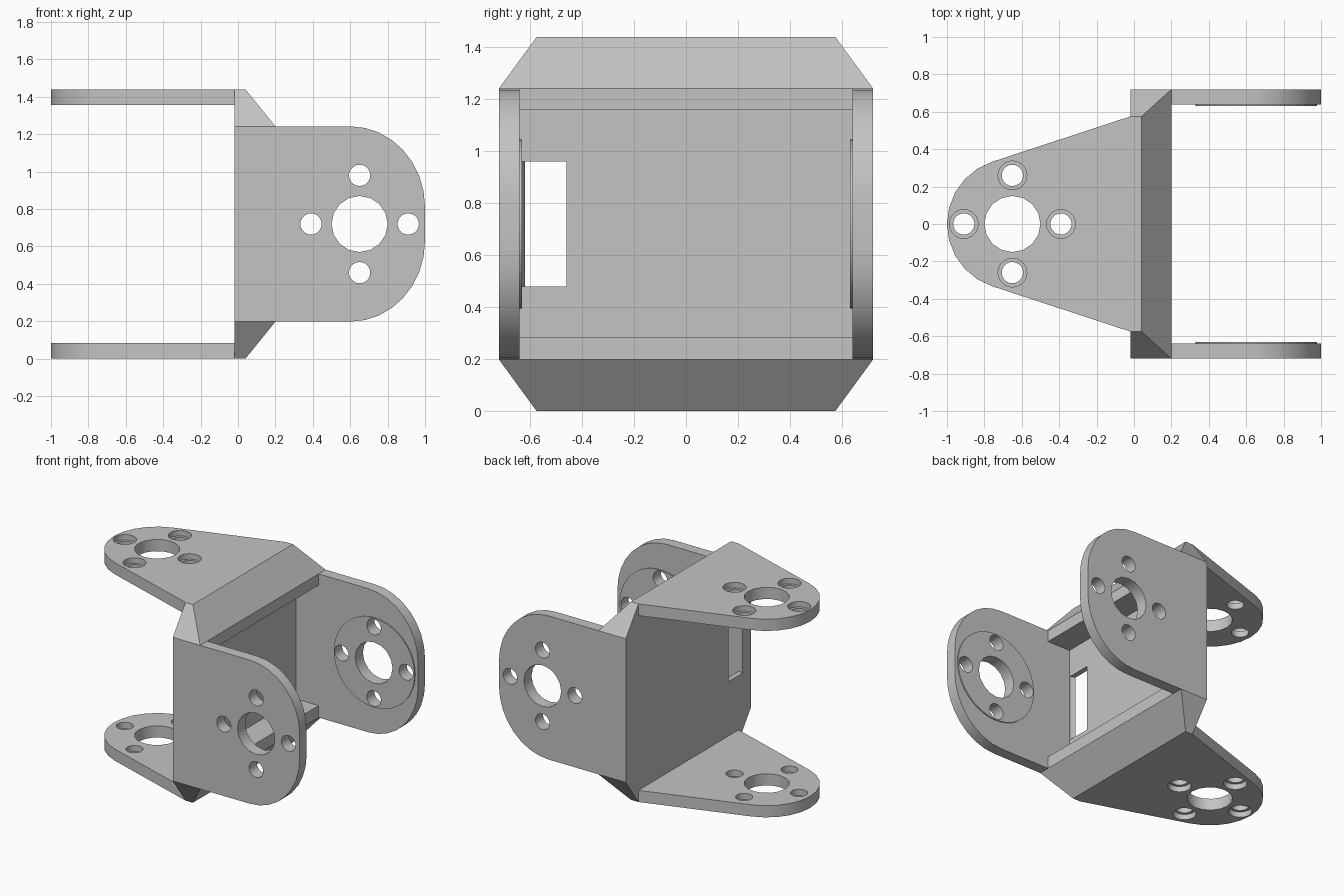
import bpy, bmesh, math
from mathutils import Matrix, Vector

if "Cube" in bpy.data.objects:
    bpy.data.objects.remove(bpy.data.objects["Cube"], do_unlink=True)

grey = bpy.data.materials.new("light grey")
grey.use_nodes = True
grey.diffuse_color = (0.55, 0.55, 0.55, 1)
grey.node_tree.nodes["Principled BSDF"].inputs["Base Color"].default_value = grey.diffuse_color

MID = 0.72        # half height and half depth of the bracket
THICK = 0.085     # flange and rim thickness
HUB = 0.65        # distance of the hole pattern from the centre
BACK, RIM = -0.02, 0.2


def make(name, bm):
    bmesh.ops.recalc_face_normals(bm, faces=bm.faces)
    mesh = bpy.data.meshes.new(name)
    bm.to_mesh(mesh)
    bm.free()
    mesh.materials.append(grey)
    ob = bpy.data.objects.new(name, mesh)
    bpy.context.collection.objects.link(ob)
    return ob


def hull(name, points):
    bm = bmesh.new()
    for p in points:
        bm.verts.new(p)
    bmesh.ops.convex_hull(bm, input=bm.verts)
    bmesh.ops.dissolve_limit(bm, angle_limit=0.02, verts=bm.verts, edges=bm.edges)
    return make(name, bm)


def box(name, xs, ys, zs):
    return hull(name, [(x, y, z) for x in xs for y in ys for z in zs])


def slab(name, outline, start, end, place):
    # Extruded outline; place maps (u, v, w) to model space
    bm = bmesh.new()
    face = bm.faces.new([bm.verts.new(place(u, v, start)) for u, v in outline])
    grown = bmesh.ops.extrude_face_region(bm, geom=[face])["geom"]
    step = Vector(place(0, 0, end)) - Vector(place(0, 0, start))
    bmesh.ops.translate(bm, vec=step, verts=[g for g in grown if isinstance(g, bmesh.types.BMVert)])
    return make(name, bm)


def cut(ob, cutter):
    cutter.hide_render = True
    mod = ob.modifiers.new("cut", "BOOLEAN")
    mod.operation, mod.solver, mod.object = "DIFFERENCE", "EXACT", cutter
    bpy.context.view_layer.objects.active = ob
    bpy.ops.object.modifier_apply(modifier=mod.name)
    bpy.data.objects.remove(cutter, do_unlink=True)


def cylinders(name, items, start, end, place):
    # Several round bars (u, v, radius, sides) in one mesh
    bm = bmesh.new()
    axis = Vector(place(0, 0, 1)) - Vector(place(0, 0, 0))
    turn = Vector((0, 0, 1)).rotation_difference(axis).to_matrix().to_4x4()
    for u, v, r, sides in items:
        spot = Matrix.Translation(place(u, v, (start + end) / 2))
        bmesh.ops.create_cone(bm, cap_ends=True, segments=sides, radius1=r, radius2=r,
                              depth=end - start, matrix=spot @ turn)
    return make(name, bm)


def ring(r):
    return [(HUB + du, dv, r, 20) for du, dv in ((0.26, 0), (-0.26, 0), (0, 0.26), (0, -0.26))]


def drill(ob, place):
    holes = [(HUB, 0, 0.15, 16)] + ring(0.057)
    cut(ob, cylinders("hole_cutter", holes, 0.5, 0.9, place))


# Central block with chamfered corners, hollowed from the side with a thin web left
corners = []
for sy in (-1, 1):
    for sz in (-1, 1):
        side, shoulder = sy * MID, MID + sz * 0.522
        crest, top = sy * 0.575, MID + sz * MID
        corners += [(BACK, side, shoulder), (BACK, crest, top),
                    (0.04, crest, top), (RIM, side, shoulder)]
body = hull("central_block", corners)
cut(body, box("cavity_cutter", (0.017, 0.4), (-0.64, 0.64), (0.285, 1.16)))

# Cable slot through the web, one side slightly flared
slot = [(x, y, z) for x, ys in ((-0.06, (-0.604, -0.46)), (0.025, (-0.638, -0.46)))
        for y in ys for z in (0.48, 0.96)]
cut(body, hull("slot_cutter", slot))
parts = [body]

# Side arms: rounded plates with a thin raised pad on the inner face
quarter = [i * math.pi / 16 for i in range(9)]
bend = [(0.6 + 0.4 * math.sin(a), 0.09 + 0.432 * math.cos(a)) for a in quarter]
arm_outline = [(RIM, 0.522)] + bend + [(u, -v) for u, v in reversed(bend)] + [(RIM, -0.522)]
for label, s in (("front", -1), ("back", 1)):
    def place(u, v, w, s=s):
        return (u, s * w, MID + v)
    arm = slab(label + "_arm", arm_outline, 0.64, MID, place)
    pad = cylinders(label + "_arm_pad", [(HUB + 0.003, 0, 0.325, 40)], 0.632, 0.64, place)
    for ob in (arm, pad):
        drill(ob, place)
        parts.append(ob)

# Flanges: tapered plates with a round tip and counterbored screw holes
tip = [math.radians(-72 + 144 * i / 10) for i in range(11)]
flange_outline = [(-BACK, -0.575)]
flange_outline += [(HUB + 0.35 * math.cos(a), 0.35 * math.sin(a)) for a in tip]
flange_outline += [(-BACK, 0.575)]
for label, s in (("bottom", -1), ("top", 1)):
    def place(u, v, w, s=s):
        return (-u, v, MID + s * w)
    flange = slab(label + "_flange", flange_outline, MID - THICK, MID, place)
    drill(flange, place)
    cut(flange, cylinders("counterbore_cutter", ring(0.077), MID - 0.04, MID + 0.1, place))
    parts.append(flange)

# Smooth the curved walls, keep the plate edges sharp
bpy.ops.object.select_all(action="DESELECT")
for ob in parts:
    ob.select_set(True)
bpy.context.view_layer.objects.active = body
bpy.ops.object.shade_smooth_by_angle(angle=math.radians(30))
